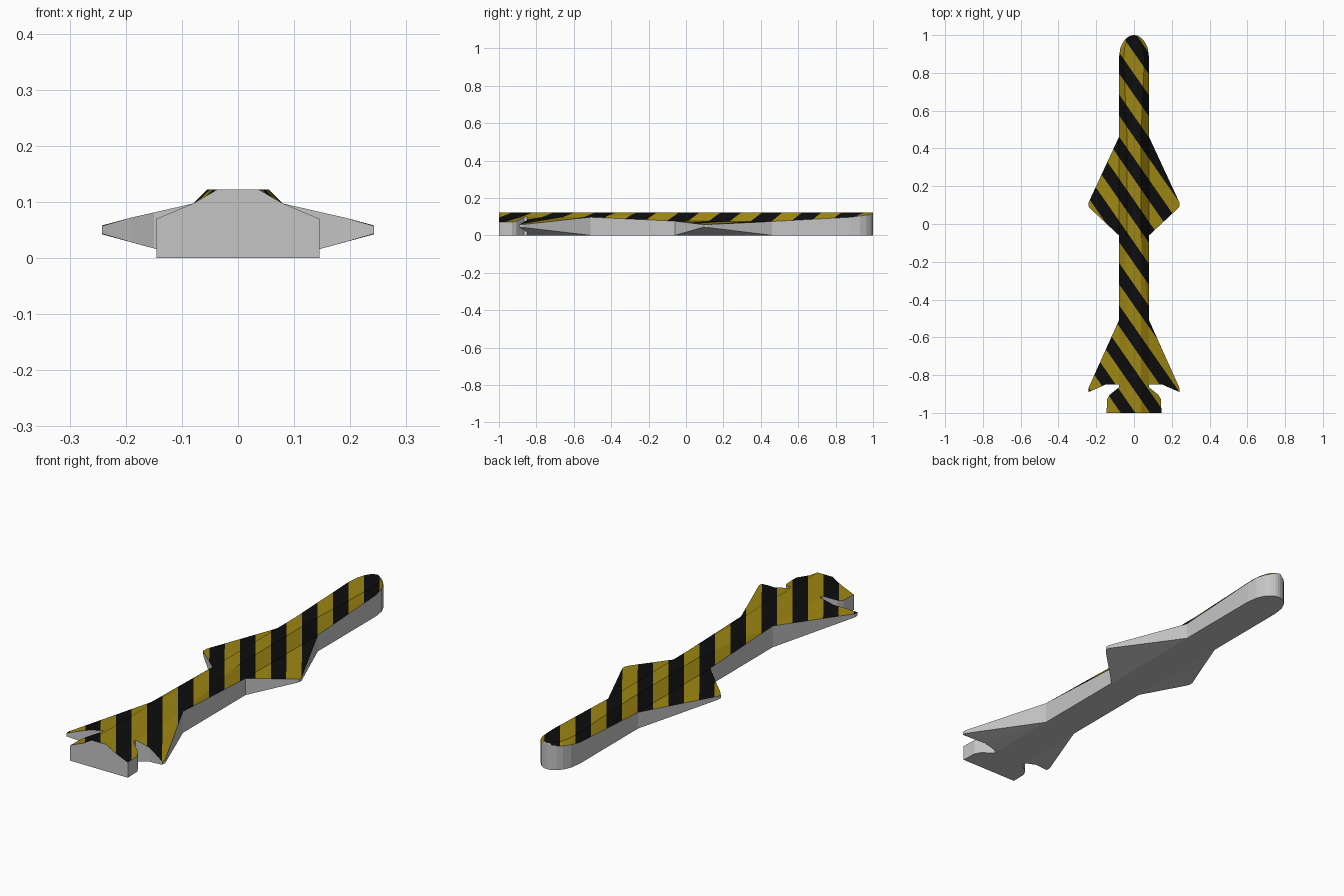
import bpy, bmesh, math
from mathutils import Vector

if "Cube" in bpy.data.objects:
    bpy.data.objects.remove(bpy.data.objects["Cube"])


def material(name, rgb):
    m = bpy.data.materials.new(name)
    m.diffuse_color = (*rgb, 1)
    m.use_nodes = True
    m.node_tree.nodes["Principled BSDF"].inputs["Base Color"].default_value = m.diffuse_color
    return m


MATS = [material("light_grey", (0.56, 0.56, 0.56)),
        material("mustard_yellow", (0.34, 0.24, 0.006)),
        material("black", (0.004, 0.004, 0.004))]

# Diagonal hazard stripes: position along the stripe direction, in periods
STRIPE = Vector((200 / 31, 139 / 31, 0))
OFFSET = 29 / 31


def phase(p):
    return p.dot(STRIPE) + OFFSET


def finish(name, bm):
    """Cut the stripes into the upward faces and colour them."""
    bmesh.ops.triangulate(bm, faces=[f for f in bm.faces if len(f.verts) > 3])
    bmesh.ops.recalc_face_normals(bm, faces=bm.faces[:])
    bm.normal_update()
    values = [phase(v.co) for v in bm.verts]
    first, last = math.floor(min(values) * 2), math.ceil(max(values) * 2)
    for k in range(first, last + 1):
        top = [f for f in bm.faces if f.normal.z > 0.2]
        geom = list({e for f in top for e in f.edges}) + \
            list({v for f in top for v in f.verts}) + top
        point = STRIPE * ((k / 2 - OFFSET) / STRIPE.length_squared)
        bmesh.ops.bisect_plane(bm, geom=geom, dist=1e-5,
                               plane_co=point, plane_no=STRIPE)
    bm.normal_update()
    for f in bm.faces:
        if f.normal.z > 0.2:
            black = phase(f.calc_center_median()) % 1 < 0.5
            f.material_index = 2 if black else 1
    me = bpy.data.meshes.new(name)
    bm.to_mesh(me)
    bm.free()
    for m in MATS:
        me.materials.append(m)
    ob = bpy.data.objects.new(name, me)
    bpy.context.collection.objects.link(ob)


def panel(name, outline):
    """Tapering slab on each side; outline points are x, y, top z, bottom z."""
    for side, s in (("right", 1), ("left", -1)):
        bm = bmesh.new()
        top = [bm.verts.new((s * x, y, zt)) for x, y, zt, zb in outline]
        low = [bm.verts.new((s * x, y, zb)) for x, y, zt, zb in outline]
        bm.faces.new(top)
        bm.faces.new(low)
        n = len(top)
        for i in range(n):
            j = (i + 1) % n
            bm.faces.new((top[i], top[j], low[j], low[i]))
        finish(name + "_" + side, bm)


# Long body with a flat ridge and sloping shoulders
# stations: y, ridge half width, shoulder half width, shoulder height
stations = [(-1, 0.037, 0.08, 0.097), (-0.51, 0.037, 0.08, 0.097),
            (-0.06, 0.037, 0.08, 0.076), (0.46, 0.037, 0.08, 0.074),
            (0.88, 0.055, 0.08, 0.097)]
# rounded nose
for deg in (25, 45, 62, 76, 86):
    t = math.radians(deg)
    stations.append((0.88 + 0.12 * math.sin(t), 0.055 * math.cos(t),
                     0.08 * math.cos(t), 0.097 + 0.016 * math.sin(t)))
bm = bmesh.new()
rings = [[bm.verts.new(p) for p in ((-w, y, 0), (-w, y, h), (-r, y, 0.122),
                                    (r, y, 0.122), (w, y, h), (w, y, 0))]
         for y, r, w, h in stations]
for a, b in zip(rings, rings[1:]):
    for i in range(6):
        j = (i + 1) % 6
        bm.faces.new((a[i], a[j], b[j], b[i]))
bm.faces.new(rings[0])
bm.faces.new(rings[-1])
finish("body", bm)

# Middle wings
panel("middle_wing", [(0.08, 0.46, 0.074, 0), (0.24, 0.115, 0.058, 0.042),
                      (0.242, 0.095, 0.056, 0.043), (0.23, 0.08, 0.059, 0.04),
                      (0.08, -0.06, 0.076, 0)])
# Swept tail wings
panel("tail_wing", [(0.08, -0.51, 0.097, 0), (0.242, -0.87, 0.058, 0.042),
                    (0.242, -0.89, 0.057, 0.043), (0.19, -0.868, 0.072, 0.028),
                    (0.15, -0.85, 0.081, 0.017), (0.08, -0.85, 0.097, 0)])
# Flared block at the tail end
panel("tail_block", [(0.08, -0.865, 0.097, 0), (0.13, -0.905, 0.076, 0),
                     (0.143, -0.93, 0.07, 0), (0.145, -1, 0.07, 0),
                     (0.08, -1, 0.097, 0)])
